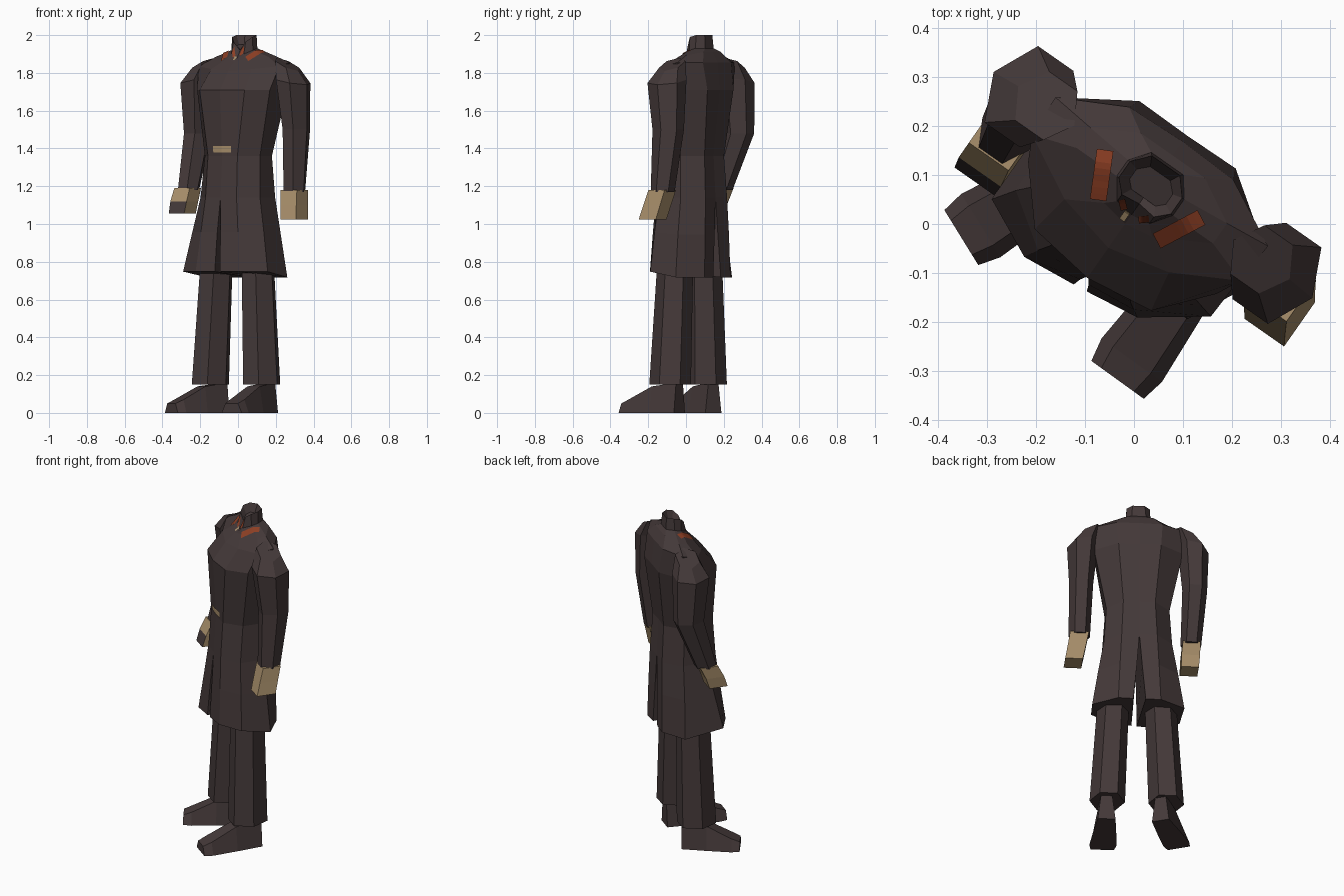
import bpy, bmesh, math
from mathutils import Vector, Matrix
from mathutils.bvhtree import BVHTree

if "Cube" in bpy.data.objects:
    bpy.data.objects.remove(bpy.data.objects["Cube"])

# The figure is built facing -y, then turned to its pose
TURN = Matrix.Rotation(math.radians(-35), 4, 'Z') @ Matrix.Translation((-0.015, 0, 0))


def material(name, rgb):
    m = bpy.data.materials.new(name)
    m.diffuse_color = (*rgb, 1)
    m.use_nodes = True
    m.node_tree.nodes["Principled BSDF"].inputs["Base Color"].default_value = m.diffuse_color
    return m


CLOTH = material("dark_brown_cloth", (0.058, 0.041, 0.041))
TAN = material("tan", (0.40, 0.28, 0.15))
RUST = material("rust_red", (0.27, 0.05, 0.018))


def finish(bm, name, mats):
    me = bpy.data.meshes.new(name)
    bm.to_mesh(me)
    me.transform(TURN)
    for m in mats:
        me.materials.append(m)
    ob = bpy.data.objects.new(name, me)
    bpy.context.collection.objects.link(ob)
    return ob


def loft(rings):
    bm = bmesh.new()
    rows = [[bm.verts.new(p) for p in r] for r in rings]
    n = len(rows[0])
    for a, b in zip(rows, rows[1:]):
        for i in range(n):
            j = (i + 1) % n
            bm.faces.new((a[i], a[j], b[j], b[i]))
    bm.faces.new(rows[0])
    bm.faces.new(rows[-1])
    bmesh.ops.recalc_face_normals(bm, faces=bm.faces)
    bm.normal_update()
    return bm


def oval(x, y, z, w, d, n=6, start=0.0, tilt=0.0):
    ring = []
    for i in range(n):
        a = start + 2 * math.pi * i / n
        dx = w * math.cos(a)
        ring.append((x + dx, y + d * math.sin(a), z + tilt * dx))
    return ring


def both_sides(half):
    return half + [(-x, y, z) for x, y, z in half[-2:0:-1]]


def at(z, pts):
    return [(x, y, z) for x, y in pts]


# Coat body, shoulders and open collar: half sections from front centre to back centre
halves = [
    at(1.14, [(0, -.14), (.10, -.135), (.192, -.05), (.192, .09), (.10, .185), (0, .18)]),
    at(1.36, [(0, -.125), (.095, -.12), (.178, -.03), (.178, .08), (.09, .172), (0, .168)]),
    at(1.71, [(0, -.145), (.145, -.125), (.235, -.02), (.25, .12), (.12, .212), (0, .21)]),
    [(0, -.07, 1.81), (.13, -.04, 1.82), (.26, .03, 1.835), (.265, .12, 1.855), (.13, .19, 1.855), (0, .195, 1.855)],
    [(0, -.01, 1.86), (.06, 0, 1.875), (.17, .06, 1.885), (.17, .11, 1.893), (.08, .16, 1.91), (0, .16, 1.91)],
    [(0, .012, 1.875), (.04, .018, 1.90), (.07, .06, 1.92), (.07, .1, 1.93), (.04, .14, 1.93), (0, .14, 1.93)],
    [(0, .04, 1.92), (.04, .035, 1.965), (.065, .06, 1.99), (.065, .1, 2), (.035, .135, 2), (0, .135, 2)],
    [(0, .06, 1.91), (.03, .055, 1.93), (.045, .07, 1.94), (.045, .095, 1.95), (.025, .115, 1.95), (0, .115, 1.95)],
]
body = loft([both_sides(h) for h in halves])
tree = BVHTree.FromBMesh(body)
finish(body, "coat_body", [CLOTH])

# Coat skirt: two panels with a split at front and back, swung slightly to one side
panel = [
    at(1.14, [(0, -.14), (.10, -.135), (.192, -.05), (.192, .09), (.10, .185), (0, .18)]),
    at(.95, [(.01, -.155), (.115, -.15), (.222, -.07), (.225, .095), (.11, .19), (.015, .185)]),
    at(.73, [(.015, -.17), (.13, -.168), (.252, -.095), (.26, .105), (.12, .193), (.035, .19)]),
]
for side, s in (("left", 1), ("right", -1)):
    rings = []
    for r in panel:
        k = .12 * (1.14 - r[0][2]) / .41
        rings.append([(s * x, y + (k * s * x if y < 0 else 0), z + (.15 * k if y < 0 else -.1 * k)) for x, y, z in r])
    finish(loft(rings), side + "_coat_skirt", [CLOTH])
    # Trouser leg
    finish(loft([oval(s * .12, .02, 1.0, .085, .09),
                 oval(s * .137, .012, .72, .09, .1),
                 oval(s * .166, .003, .15, .1, .115)]), side + "_leg", [CLOTH])


# Sleeves and hands
def arm(side, sections, hand, patch):
    s = 1 if side == "left" else -1
    tilts = [-.5 * s, -.2 * s, 0, 0]
    finish(loft([oval(*c, tilt=t) for c, t in zip(sections, tilts)]), side + "_sleeve", [CLOTH])
    bm = loft([oval(*c, 4, math.pi / 4) for c in hand])
    low = (hand[1][2] + hand[2][2]) / 2 + 0.02
    for f in bm.faces:
        if f.calc_center_median().z < low and f.normal.dot(Vector(patch)) > 0.6 and f.normal.z > -0.8:
            f.material_index = 1
    finish(bm, side + "_hand", [TAN, CLOTH])


arm("left",
    [(.27, .09, 1.845, .07, .07), (.312, .085, 1.755, .088, .11), (.322, .1, 1.5, .068, .09),
     (.33, .07, 1.17, .06, .065)],
    [(.332, .068, 1.18, .074, .074), (.346, .046, 1.10, .072, .076), (.36, .026, 1.025, .07, .078)],
    (-1, 0, 0))
arm("right",
    [(-.27, .095, 1.845, .07, .07), (-.31, .09, 1.755, .088, .11), (-.318, .105, 1.48, .07, .09),
     (-.305, 0, 1.18, .058, .065)],
    [(-.307, -.005, 1.19, .07, .074), (-.304, -.04, 1.12, .074, .076), (-.302, -.062, 1.055, .07, .076)],
    (0, -1, 0))


# Shoes: four-cornered sections from heel to toe
def shoe(name, heel, toe):
    heel, toe = Vector(heel), Vector(toe)
    d = (toe - heel).normalized()
    across = Vector((-d.y, d.x))
    rings = []
    for t, w, h in ((-.06, .05, .16), (.4, .065, .14), (.85, .076, .07), (1, .066, .05)):
        c = heel.lerp(toe, t)
        top = .62 * w
        rings.append([(*(c + across * k), z) for k, z in ((-w, 0), (w, 0), (top, h), (-top, h))])
    finish(loft(rings), name, [CLOTH])


shoe("left_shoe", (.175, .05), (.17, -.28))
shoe("right_shoe", (-.135, .06), (-.258, -.225))


# Painted details laid on the coat as thin strips
def strip(name, pairs, direction, mat):
    direction = Vector(direction)
    bm = bmesh.new()
    rows = []
    for pair in pairs:
        rows.append([bm.verts.new(tree.ray_cast(Vector(p), direction)[0] - direction * .005) for p in pair])
    for a, b in zip(rows, rows[1:]):
        f = bm.faces.new((a[0], a[1], b[1], b[0]))
        f.normal_update()
        if f.normal.dot(direction) > 0:
            f.normal_flip()
    finish(bm, name, [mat])


def tab(name, start, end, half_width, mat):
    start, end = Vector(start), Vector(end)
    d = (end - start).normalized() * half_width
    pairs = []
    for i in range(9):
        p = start.lerp(end, i / 8)
        pairs.append([(p.x - d.y, p.y + d.x, 3), (p.x + d.y, p.y - d.x, 3)])
    strip(name, pairs, (0, 0, -1), mat)


for side, s in (("left", 1), ("right", -1)):
    tab(side + "_collar_tab", (s * .073, -.002), (s * .12, .09), .017, RUST)
    tab(side + "_collar_edge", (s * .018, .012), (s * .034, .026), .007, RUST)
tab("collar_button", (-.01, -.008), (-.01, .014), .006, TAN)
strip("belt_buckle", [[(x, -1, 1.378), (x, -1, 1.412)] for x in (-.055, 0, .06)], (0, 1, 0), TAN)
